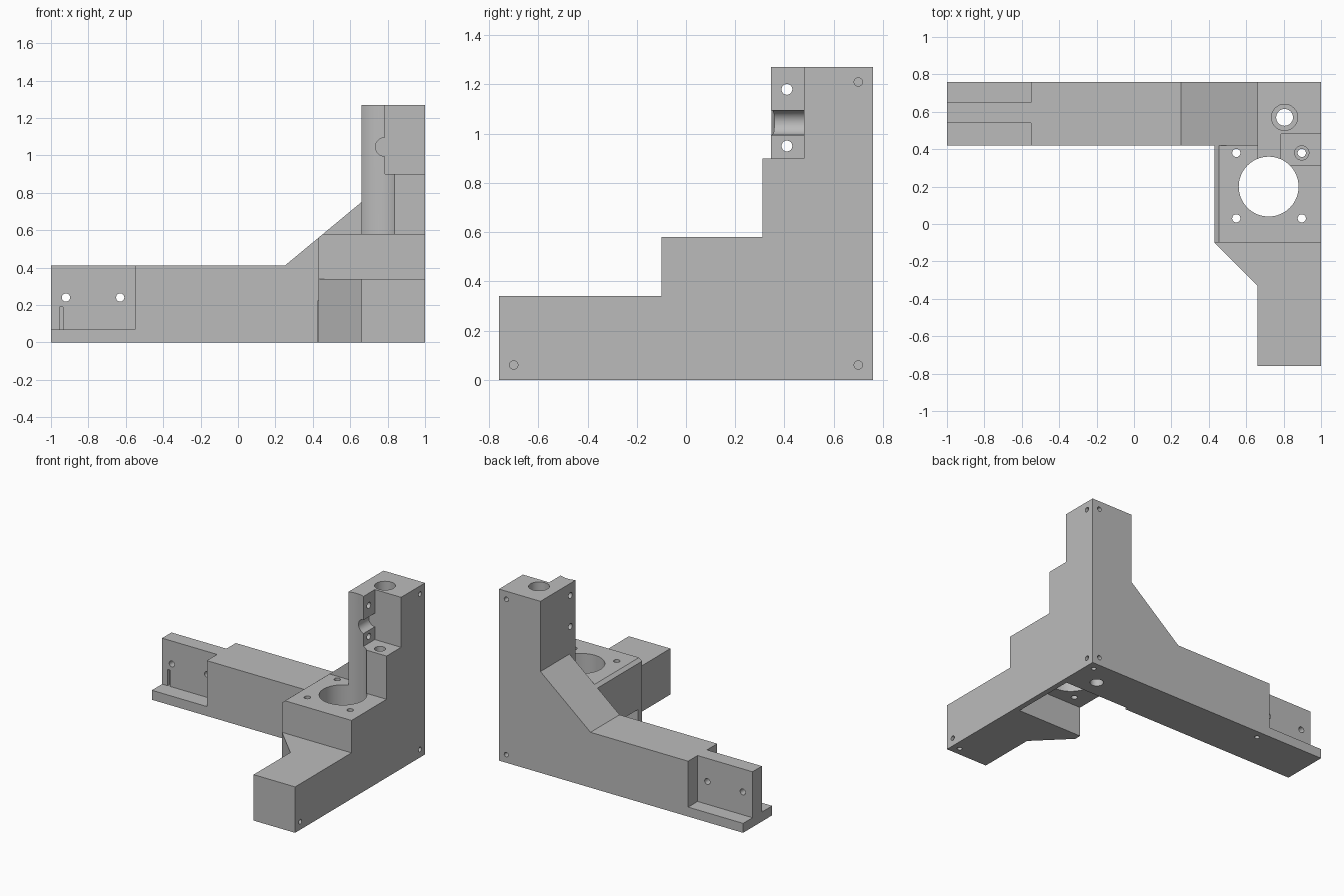
import bpy, math
from mathutils import Vector

if "Cube" in bpy.data.objects:
    bpy.data.objects.remove(bpy.data.objects["Cube"], do_unlink=True)

grey = bpy.data.materials.new("light grey plastic")
grey.use_nodes = True
colour = (0.5, 0.5, 0.5, 1)
grey.diffuse_color = colour
grey.node_tree.nodes["Principled BSDF"].inputs["Base Color"].default_value = colour

AXES = {"X": (1, 2, 0), "Y": (0, 2, 1), "Z": (0, 1, 2)}


def prism(name, axis, outline, lo, hi):
    """Extrude a flat outline along an axis from lo to hi."""
    import bmesh
    a, b, c = AXES[axis]
    bm = bmesh.new()
    verts = []
    for u, v in outline:
        p = Vector()
        p[a], p[b], p[c] = u, v, lo
        verts.append(bm.verts.new(p))
    base = bm.faces.new(verts)
    top = bmesh.ops.extrude_face_region(bm, geom=[base])["geom"]
    step = Vector()
    step[c] = hi - lo
    bmesh.ops.translate(bm, vec=step, verts=[g for g in top if isinstance(g, bmesh.types.BMVert)])
    bmesh.ops.recalc_face_normals(bm, faces=bm.faces)
    mesh = bpy.data.meshes.new(name)
    bm.to_mesh(mesh)
    bm.free()
    mesh.materials.append(grey)
    obj = bpy.data.objects.new(name, mesh)
    bpy.context.collection.objects.link(obj)
    return obj


def box(name, x, y, z):
    return prism(name, "Z", [(x[0], y[0]), (x[1], y[0]), (x[1], y[1]), (x[0], y[1])], *z)


def rod(name, axis, u, v, r, lo, hi, n=32):
    ring = [(u + r * math.cos(math.tau * i / n), v + r * math.sin(math.tau * i / n)) for i in range(n)]
    return prism(name, axis, ring, lo, hi)


def combine(target, tool, operation):
    """Apply one boolean and discard the tool."""
    mod = target.modifiers.new(tool.name, "BOOLEAN")
    mod.operation = operation
    mod.solver = "EXACT"
    mod.object = tool
    graph = bpy.context.evaluated_depsgraph_get()
    mesh = bpy.data.meshes.new_from_object(target.evaluated_get(graph))
    target.modifiers.clear()
    target.data = mesh
    bpy.data.objects.remove(tool, do_unlink=True)


# Back arm with diagonal brace and tower
bracket = prism("corner_bracket", "Y", [(-1, 0), (1, 0), (1, 1.27), (0.66, 1.27),
                (0.66, 0.75), (0.25, 0.41), (-1, 0.41)], 0.42, 0.76)

# Stepped front arm, motor block and its angled gusset
solids = [
    prism("front_arm", "X", [(-0.76, 0), (0.6, 0), (0.6, 1.27), (0.31, 1.27), (0.31, 0.58),
          (-0.1, 0.58), (-0.1, 0.34), (-0.76, 0.34)], 0.66, 1),
    prism("motor_block", "Y", [(0.43, 0), (0.8, 0), (0.8, 0.58), (0.455, 0.58), (0.43, 0.56)], -0.1, 0.42),
    prism("gusset", "Z", [(0.43, -0.1), (0.66, -0.33), (0.8, -0.33), (0.8, 0), (0.43, 0)], 0, 0.34),
]
for part in solids:
    combine(bracket, part, "UNION")

# Motor pocket, motor bore and tower clamp recess
cutters = [
    box("motor_pocket", (0.425, 0.96), (-0.05, 0.44), (-0.1, 0.22)),
    rod("motor_bore", "Z", 0.72, 0.2, 0.16, 0.1, 1.4, 64),
    box("clamp_recess", (0.785, 1.1), (0.2, 0.48), (0.9, 1.4)),
    rod("clamp_groove", "Y", 0.785, 1.045, 0.05, 0.2, 0.48),
]

# Vertical rod hole with wider upper bore
cutters += [rod("rod_hole", "Z", 0.805, 0.57, 0.045, -0.1, 1.4),
            rod("rod_bore", "Z", 0.805, 0.57, 0.07, 0.3, 1.4)]

# Motor screws, one with a counterbore
for x in (0.547, 0.897):
    for y in (0.03, 0.38):
        cutters.append(rod("motor_screw", "Z", x, y, 0.022, 0.1, 1))
cutters.append(rod("screw_counterbore", "Z", 0.897, 0.38, 0.038, 0.58, 1))

# Clamp screws
for z in (0.95, 1.18):
    cutters.append(rod("clamp_screw", "X", 0.41, z, 0.022, 0.6, 0.85))

# Arm end: recess both sides of a central web
for y in ((0.3, 0.54), (0.65, 0.9)):
    cutters.append(box("end_recess", (-1.1, -0.55), y, (0.07, 0.6)))
for x in (-0.92, -0.63):
    cutters.append(rod("web_hole", "Y", x, 0.24, 0.022, 0.5, 0.7))
cutters.append(box("web_slot", (-0.955, -0.935), (0.5, 0.56), (0.07, 0.19)))

# Small fixing holes on the outer faces
for y, z in ((0.7, 0.06), (0.7, 1.21), (-0.7, 0.06)):
    cutters.append(rod("side_fixing", "X", y, z, 0.017, 0.9, 1.1, 20))
for z in (0.06, 1.21):
    cutters.append(rod("back_fixing", "Y", 0.94, z, 0.017, 0.66, 0.8, 20))
for x, y in ((0.94, 0.7), (-0.49, 0.7), (0.94, -0.7)):
    cutters.append(rod("base_fixing", "Z", x, y, 0.017, -0.1, 0.1, 20))

for tool in cutters:
    combine(bracket, tool, "DIFFERENCE")

# Smooth bores, crisp edges
bpy.ops.object.select_all(action="DESELECT")
bracket.select_set(True)
bpy.context.view_layer.objects.active = bracket
bpy.ops.object.shade_smooth_by_angle(angle=math.radians(30))
